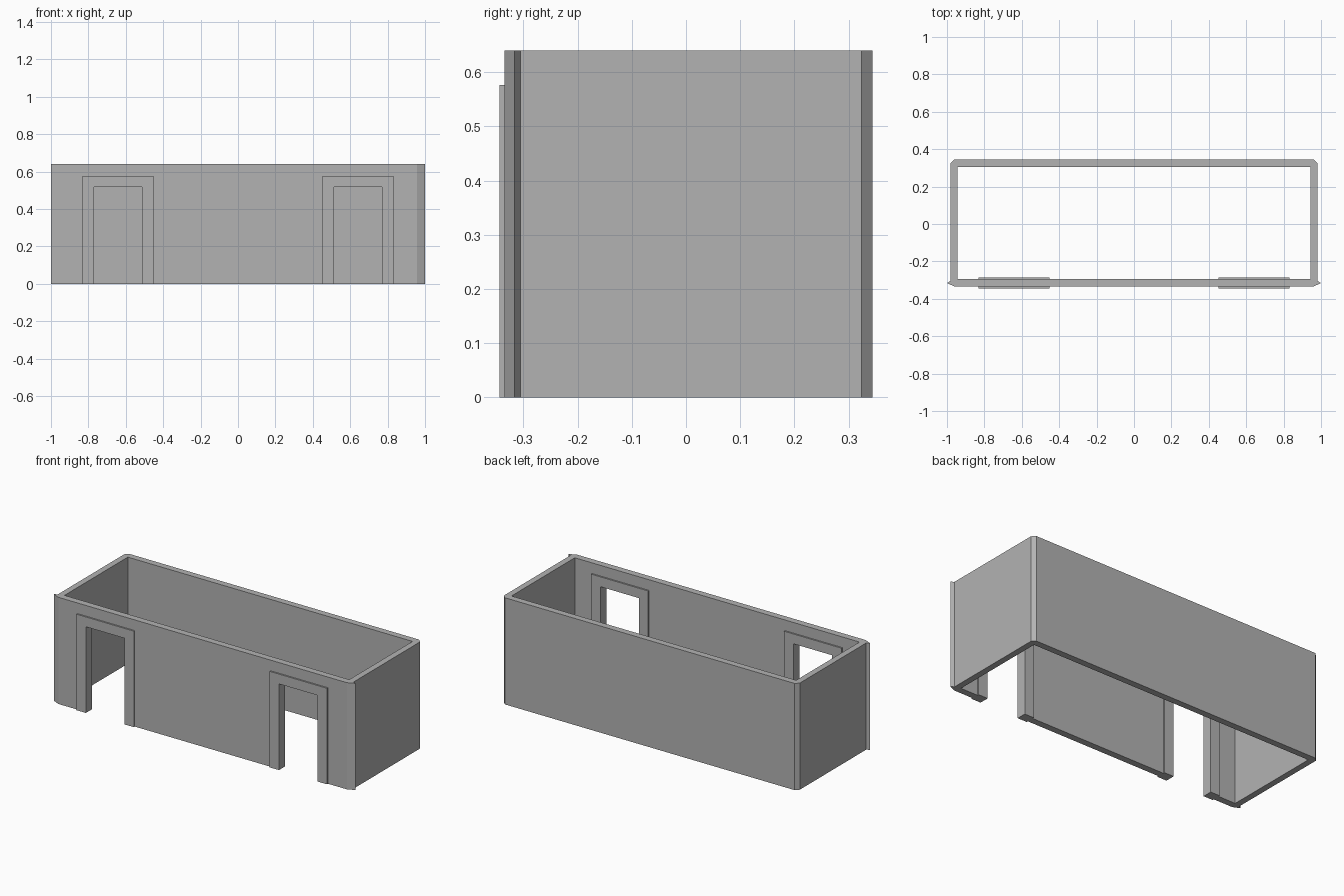
import bpy
import bmesh
from mathutils import Vector

if "Cube" in bpy.data.objects:
    bpy.data.objects.remove(bpy.data.objects["Cube"], do_unlink=True)

HEIGHT = 0.64
DOOR_X = 0.641
WALL_Y = -0.315

grey = bpy.data.materials.new("plain grey")
grey.use_nodes = True
grey.diffuse_color = (0.45, 0.45, 0.45, 1)
grey.node_tree.nodes["Principled BSDF"].inputs["Base Color"].default_value = grey.diffuse_color


def prism(name, points, direction):
    """Extrude a closed flat outline along a direction into a solid."""
    bm = bmesh.new()
    face = bm.faces.new([bm.verts.new(p) for p in points])
    result = bmesh.ops.extrude_face_region(bm, geom=[face], use_keep_orig=True)
    moved = [v for v in result["geom"] if isinstance(v, bmesh.types.BMVert)]
    bmesh.ops.translate(bm, verts=moved, vec=Vector(direction))
    bmesh.ops.recalc_face_normals(bm, faces=bm.faces)
    mesh = bpy.data.meshes.new(name)
    bm.to_mesh(mesh)
    bm.free()
    mesh.materials.append(grey)
    obj = bpy.data.objects.new(name, mesh)
    bpy.context.collection.objects.link(obj)
    return obj


def box(name, x0, x1, y0, y1, z0, z1):
    corners = [(x0, y0, z0), (x1, y0, z0), (x1, y1, z0), (x0, y1, z0)]
    return prism(name, corners, (0, 0, z1 - z0))


def cut(target, cutter):
    cutter.hide_render = True
    mod = target.modifiers.new("cut", "BOOLEAN")
    mod.operation = "DIFFERENCE"
    mod.solver = "EXACT"
    mod.object = cutter
    bpy.context.view_layer.objects.active = target
    bpy.ops.object.modifier_apply(modifier=mod.name)
    bpy.data.objects.remove(cutter, do_unlink=True)


# Wall footprint: pointed front corners, chamfered back corners
half = [(0.957, -0.335), (1.0, -0.316), (0.982, -0.305), (0.982, 0.324), (0.962, 0.344)]
outline = half + [(-x, y) for x, y in reversed(half)]
walls = prism("walls", [(x, y, 0) for x, y in outline], (0, 0, HEIGHT))

# Open room interior
cut(walls, box("room_cutter", -0.945, 0.945, -0.295, 0.305, -0.1, HEIGHT + 0.1))

# Doorways with raised frames passing through the front wall
OUT_W, OUT_H = 0.19, 0.576
IN_W, IN_H = 0.128, 0.517
DEPTH = 0.029
for side, name in ((1, "left"), (-1, "right")):
    cx = side * DOOR_X
    cut(walls, box("door_cutter", cx - OUT_W, cx + OUT_W, -0.4, -0.25, -0.1, OUT_H))
    arch = [(-OUT_W, 0), (-OUT_W, OUT_H), (OUT_W, OUT_H), (OUT_W, 0),
            (IN_W, 0), (IN_W, IN_H), (-IN_W, IN_H), (-IN_W, 0)]
    prism(name + "_door_frame", [(cx + x, WALL_Y - DEPTH, z) for x, z in arch],
          (0, 2 * DEPTH, 0))
